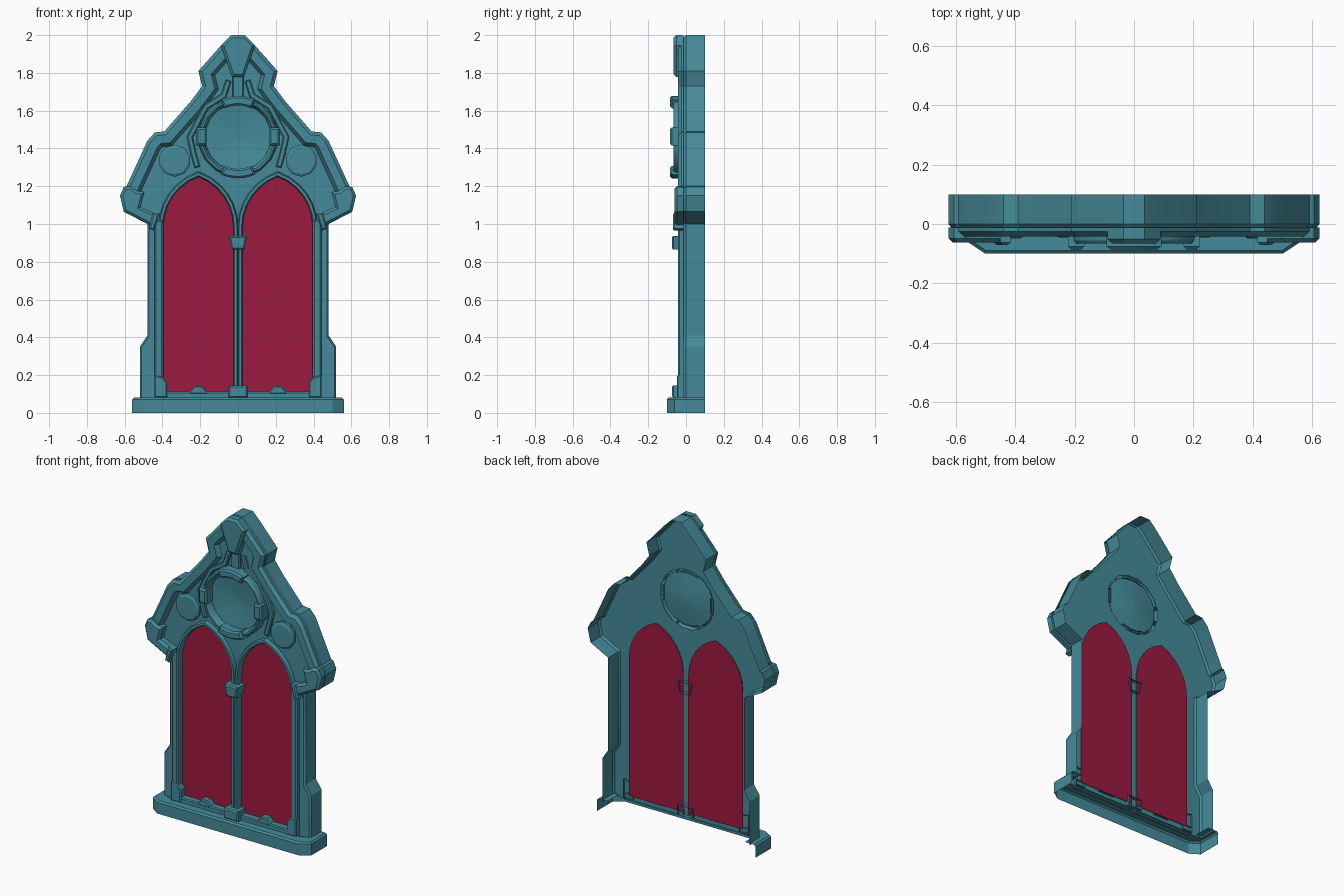
import bpy, bmesh
from math import sin, cos, asin, radians, pi
from mathutils import Vector

if "Cube" in bpy.data.objects:
    bpy.data.objects.remove(bpy.data.objects["Cube"])


def material(name, rgb):
    m = bpy.data.materials.new(name)
    m.diffuse_color = (*rgb, 1)
    m.use_nodes = True
    m.node_tree.nodes["Principled BSDF"].inputs["Base Color"].default_value = m.diffuse_color
    return m


STONE = material("teal_stone", (0.06, 0.26, 0.32))
GLASS = material("red_glass", (0.33, 0.01, 0.05))


def clockwise(pts):
    a = sum(p[0] * q[1] - q[0] * p[1] for p, q in zip(pts, pts[1:] + pts[:1]))
    return pts if a < 0 else pts[::-1]


def mirrored(right):
    """Full left-to-right path from its right half."""
    return [(-x, z) for x, z in reversed(right)] + right


def offset(pts, d, closed=True):
    """Mitred inset of a clockwise path."""
    n, out = len(pts), []
    for i, p in enumerate(pts):
        normals = []
        for a, b in ((i - 1, i), (i, i + 1)):
            if closed or (a >= 0 and b < n):
                v = (Vector(pts[b % n]) - Vector(pts[a % n])).normalized()
                normals.append(Vector((v.y, -v.x)))
        m = (normals[0] + normals[-1]).normalized()
        out.append(tuple(Vector(p) + m * d / max(m.dot(normals[0]), 0.4)))
    return out


def make(name, bm, mat=STONE, mirror=False):
    me = bpy.data.meshes.new(name)
    bm.to_mesh(me)
    bm.free()
    me.materials.append(mat)
    ob = bpy.data.objects.new(name, me)
    bpy.context.collection.objects.link(ob)
    if mirror:
        ob.modifiers.new("Mirror", 'MIRROR').use_mirror_merge = False
    return ob


def loft(name, layers, closed=True, cap=False, plan=False, mirror=False, mat=STONE):
    """Skin between (path, depth) layers; depth is y, or z when plan is set."""
    bm = bmesh.new()
    rows = [[bm.verts.new((a, b, d) if plan else (a, d, b)) for a, b in pts]
            for pts, d in layers]
    n = len(rows[0])
    for r, s in zip(rows, rows[1:]):
        for i in range(n if closed else n - 1):
            j = (i + 1) % n
            bm.faces.new((s[i], s[j], r[j], r[i]))
    if cap:
        bm.faces.new(rows[-1][::-1])
    return make(name, bm, mat, mirror)


def block(name, pts, back, front, chamfer=0.012, mirror=False):
    """Open-backed relief block with a chamfered front."""
    pts = clockwise(pts)
    return loft(name, [(pts, back), (pts, front + chamfer),
                       (offset(pts, chamfer), front)], cap=True, mirror=mirror)


def rect(x0, x1, z0, z1):
    return [(x0, z0), (x0, z1), (x1, z1), (x1, z0)]


def circle(cx, cz, r, n):
    return clockwise([(cx + r * cos(2 * pi * (i + .5) / n),
                       cz + r * sin(2 * pi * (i + .5) / n)) for i in range(n)])


def lancet(cx, w, z0, spring, rise, n=6):
    R = (w * w + rise * rise) / (2 * w)
    top = asin(rise / R)
    arc = [(w - R + R * cos(top * i / n), spring + R * sin(top * i / n)) for i in range(n + 1)]
    right = [(x, z) for x, z in arc[::-1]] + [(w, z0)]
    path = [(-x, z) for x, z in reversed(right[1:])] + right
    return clockwise([(cx + x, z) for x, z in path])


PANEL = -0.012
gable = [(.035, 2), (.09, 1.945), (.21, 1.81), (.19, 1.73), (.25, 1.65), (.39, 1.49),
         (.44, 1.485), (.48, 1.44), (.59, 1.2)]
foot_edge = [(.605, 1.195), (.625, 1.15), (.605, 1.065), (.48, 1.0)]
wall = [(.48, .41), (.52, .35), (.52, .07)]

# outer side walls, open at the back
outline = mirrored(gable + foot_edge + wall)
loft("outer_wall", [(outline, .1), (outline, 0), (offset(outline, .01, False), PANEL)], closed=False)

# flat front panel with openings for the two windows and the round dish
ROSE = (0, 1.46)
window = lancet(.21, .185, .11, .985, .265)
holes = [window, [(-x, z) for x, z in window], circle(*ROSE, .19, 16)]
bm = bmesh.new()
for loop in [offset(outline, .01, False)] + holes:
    vs = [bm.verts.new((x, PANEL, z)) for x, z in loop]
    for a, b in zip(vs, vs[1:] + vs[:1]):
        bm.edges.new((a, b))
bmesh.ops.triangle_fill(bm, use_beauty=True, edges=bm.edges[:], normal=(0, -1, 0))
make("front_panel", bm)

# stepped gable moulding
g = mirrored(gable)
loft("gable_moulding", [(g, PANEL), (g, -.025), (offset(g, .018, False), -.042),
                        (offset(g, .062, False), -.042), (offset(g, .08, False), PANEL)], closed=False)

# keystone and gable feet
block("keystone", mirrored([(.035, 2), (.09, 1.945), (.032, 1.777)]), PANEL, -.065, .014)
block("gable_foot", [(.495, 1.17), (.535, 1.175), (.57, 1.2)] + foot_edge +
      [(.455, .99), (.425, 1.05), (.515, 1.09)], PANEL, -.062, .014, mirror=True)
block("foot_collar", [(.415, 1.055), (.45, 1.06), (.472, .975), (.445, .965)],
      PANEL, -.07, .008, mirror=True)

# glass and pointed window frames
loft("window_glass", [(offset(window, -.008), .002)], cap=True, mirror=True, mat=GLASS)
w_out = offset(window, -.026)
loft("window_frame", [(w_out, PANEL), (offset(window, -.02), -.036), (offset(window, -.006), -.036),
                      (window, -.025), (window, .002)], mirror=True)

# side columns with their bases, sill and sill bumps
block("side_column", rect(.397, .443, .08, 1.02), PANEL, -.042, .008, mirror=True)
block("column_base", [(.443, .08), (.443, .2), (.398, .19), (.375, .16), (.375, .08)],
      0, -.048, .006, mirror=True)
block("sill", rect(.02, .44, .07, .112), 0, -.042, .006, mirror=True)
block("sill_bump", [(.155, .1), (.19, .142), (.23, .142), (.265, .1)], 0, -.045, .006, mirror=True)

# mullion blocks
block("mullion_cap", mirrored([(.048, .937), (.034, .865)]), .012, -.075, .008)
block("mullion_base", rect(-.05, .05, .08, .145), .012, -.075, .008)

# round dish with its ring
ring = [(.213, PANEL), (.21, -.055), (.202, -.066), (.192, -.066), (.182, -.05), (.176, -.022)]
loft("rose_ring", [(circle(*ROSE, r, 16), y) for r, y in ring])
loft("rose_dish", [(circle(*ROSE, .178, 16), -.022), (circle(*ROSE, .09, 16), -.01),
                   (circle(*ROSE, .01, 16), -.002)], cap=True)


# clamps around the ring
def arc_clamp(mid, half, r0, r1, n=6):
    angs = [radians(mid - half + 2 * half * i / n) for i in range(n + 1)]
    return ([(r0 * cos(a), ROSE[1] + r0 * sin(a)) for a in angs] +
            [(r1 * cos(a), ROSE[1] + r1 * sin(a)) for a in reversed(angs)])


for name, mid in (("top_clamp", 90), ("bottom_clamp", 270)):
    block(name, arc_clamp(mid, 25, .168, .218), PANEL, -.085, .01)
block("side_clamp", rect(.166, .222, 1.415, 1.51), PANEL, -.085, .01, mirror=True)

# small side discs
disc = circle(.335, 1.335, .085, 10)
loft("small_disc", [(disc, PANEL), (disc, -.03), (offset(disc, .012), -.038)], cap=True, mirror=True)


# tracery ribs between gable and ring
def rib(name, path, w, mirror):
    a, b = offset(path, -w / 2, False), offset(path, w / 2, False)
    block(name, a + b[::-1], PANEL, -.03, .006, mirror)


rib("tracery_rib", [(.05, 1.76), (.075, 1.68), (.17, 1.62), (.255, 1.46), (.235, 1.37), (.215, 1.3)], .03, True)
rib("top_rib", [(0, 1.8), (0, 1.66)], .06, False)

# plinth: hollow below and behind, chamfered front corners
plan = [(.56, .1), (.56, -.06), (.5, -.1), (-.5, -.1), (-.56, -.06), (-.56, .1)]
loft("plinth", [(plan, 0), (plan, .072), (offset(plan, .01, False), .082),
                (offset(plan, .075, False), .082)], closed=False, plan=True)

bpy.ops.object.select_all(action='SELECT')
bpy.context.view_layer.objects.active = bpy.data.objects["plinth"]
bpy.ops.object.shade_smooth_by_angle(angle=radians(30))
